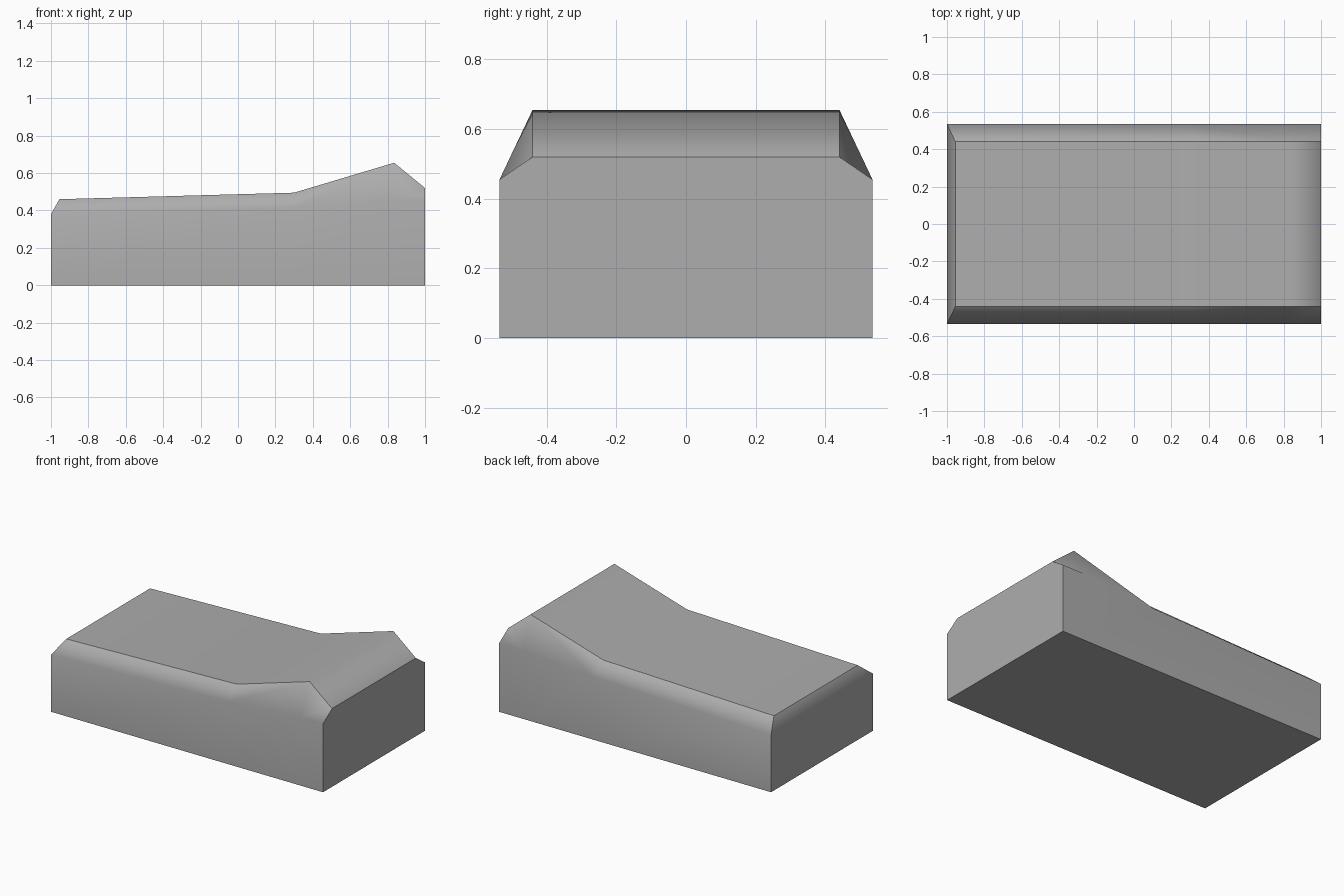
import bpy
import bmesh

cube = bpy.data.objects.get("Cube")
if cube:
    bpy.data.objects.remove(cube, do_unlink=True)

HALF_WIDTH, RAIL_WIDTH = 0.535, 0.44

# Stations along the length: outer x, shoulder height, rail x, rail height
STATIONS = [
    (-1.0, 0.38, -0.955, 0.46),
    (0.3, 0.415, 0.3, 0.495),
    (0.835, 0.455, 0.835, 0.655),
    (1.0, 0.455, 1.0, 0.52),
]

grey = bpy.data.materials.new("mid grey")
grey.use_nodes = True
colour = (0.42, 0.42, 0.42, 1.0)
grey.diffuse_color = colour
grey.node_tree.nodes["Principled BSDF"].inputs["Base Color"].default_value = colour

bm = bmesh.new()


def section(x, shoulder, rail_x, rail):
    """Half outline on the front, mirrored to the back."""
    half = [(x, HALF_WIDTH, 0), (x, HALF_WIDTH, shoulder), (rail_x, RAIL_WIDTH, rail)]
    front = [bm.verts.new((a, -b, c)) for a, b, c in half]
    back = [bm.verts.new(p) for p in reversed(half)]
    return front + back


rings = [section(*s) for s in STATIONS]
low, high = rings[0], rings[-1]

for a, b in zip(rings, rings[1:]):
    # Sides, top and underside
    for i, j in ((0, 1), (2, 3), (4, 5), (5, 0)):
        bm.faces.new((a[i], b[i], b[j], a[j]))
    # Chamfers, split from the lower shoulder up to the next rail point
    for shoulder, rail in ((1, 2), (4, 3)):
        bm.faces.new((a[shoulder], b[shoulder], b[rail]))
        bm.faces.new((a[shoulder], b[rail], a[rail]))

# Low end with its bevel, and the flat high end
bm.faces.new((low[0], low[1], low[4], low[5]))
bm.faces.new(low[1:5])
bm.faces.new(high)
bmesh.ops.recalc_face_normals(bm, faces=bm.faces)

# Smooth shoulders and ridge; crisp rails, base and end outlines
for face in bm.faces:
    face.smooth = True
sharp_pairs = [(a[k], b[k]) for a, b in zip(rings, rings[1:]) for k in (0, 2, 3, 5)]
for ring in (low, high):
    sharp_pairs += [(ring[k], ring[(k + 1) % 6]) for k in range(6)]
for pair in sharp_pairs:
    bm.edges.get(pair).smooth = False

mesh = bpy.data.meshes.new("block_body")
bm.to_mesh(mesh)
bm.free()
mesh.materials.append(grey)
body = bpy.data.objects.new("block_body", mesh)
bpy.context.collection.objects.link(body)

# Large faces keep their flat look beside the soft edges
soften = body.modifiers.new("weighted_normals", "WEIGHTED_NORMAL")
soften.mode = "FACE_AREA"
soften.keep_sharp = True
